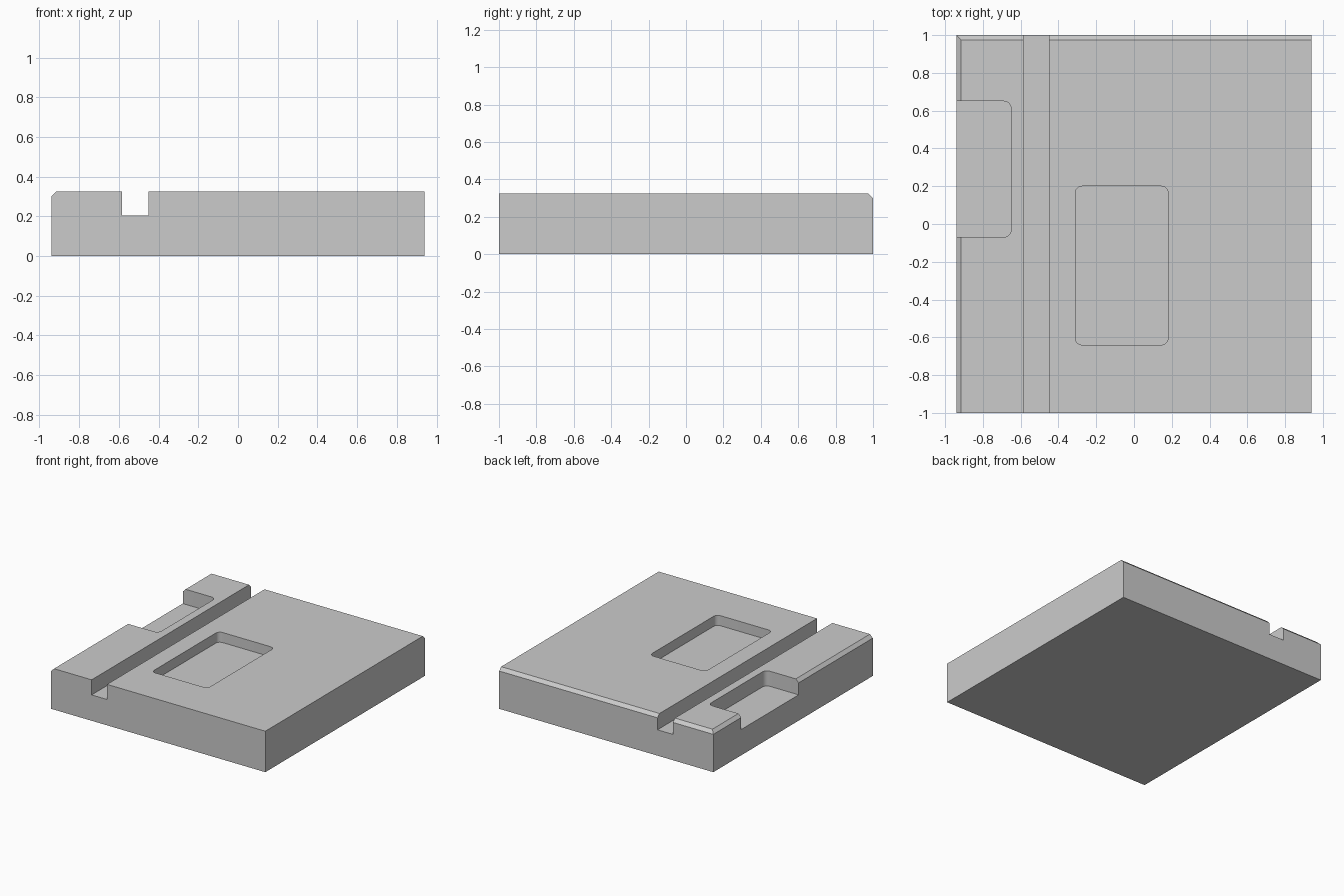
import bpy, bmesh, math
from mathutils import Matrix

if "Cube" in bpy.data.objects:
    bpy.data.objects.remove(bpy.data.objects["Cube"], do_unlink=True)

TOP = 0.325
grey = bpy.data.materials.new("plain grey")
grey.use_nodes = True
grey.diffuse_color = (0.6, 0.6, 0.6, 1)
grey.node_tree.nodes["Principled BSDF"].inputs["Base Color"].default_value = (0.6, 0.6, 0.6, 1)


def box(name, x, y, z, pick_edges=None, size=0.0, segments=1):
    """Box between (min, max) ranges, with the picked edges bevelled."""
    bm = bmesh.new()
    bmesh.ops.create_cube(bm, size=1)
    spans = (x, y, z)
    scale = Matrix.Diagonal([b - a for a, b in spans] + [1])
    move = Matrix.Translation([(a + b) / 2 for a, b in spans])
    bmesh.ops.transform(bm, matrix=move @ scale, verts=bm.verts)
    if pick_edges:
        edges = [e for e in bm.edges if pick_edges(*e.verts)]
        bmesh.ops.bevel(bm, geom=edges, offset=size, segments=segments,
                        profile=0.5, affect='EDGES')
    mesh = bpy.data.meshes.new(name)
    bm.to_mesh(mesh)
    bm.free()
    mesh.materials.append(grey)
    obj = bpy.data.objects.new(name, mesh)
    bpy.context.collection.objects.link(obj)
    return obj


def is_vertical(a, b):
    return abs(a.co.z - b.co.z) > 0.01


def is_chamfered(a, b):
    on_top = min(a.co.z, b.co.z) > TOP - 0.01
    return on_top and (max(a.co.x, b.co.x) < 0 or min(a.co.y, b.co.y) > 0)


# Base block, chamfered along its top right and top back edges
block = box("base_block", (-0.94, 0.94), (-1, 1), (0, TOP), is_chamfered, 0.025)

# Through slot, open side recess and closed pocket
cutters = [
    box("slot_cutter", (-0.585, -0.45), (-1.2, 1.2), (0.205, 0.6)),
    box("side_recess_cutter", (-1.2, -0.65), (-0.07, 0.65), (0.205, 0.6),
        is_vertical, 0.04, 6),
    box("pocket_cutter", (-0.31, 0.18), (-0.64, 0.2), (0.245, 0.6),
        is_vertical, 0.035, 6),
]

bpy.ops.object.select_all(action='DESELECT')
block.select_set(True)
bpy.context.view_layer.objects.active = block
for cutter in cutters:
    cut = block.modifiers.new(cutter.name, 'BOOLEAN')
    cut.operation = 'DIFFERENCE'
    cut.solver = 'EXACT'
    cut.object = cutter
    bpy.ops.object.modifier_apply(modifier=cut.name)
    bpy.data.objects.remove(cutter, do_unlink=True)

bpy.ops.object.shade_smooth_by_angle(angle=math.radians(30))
